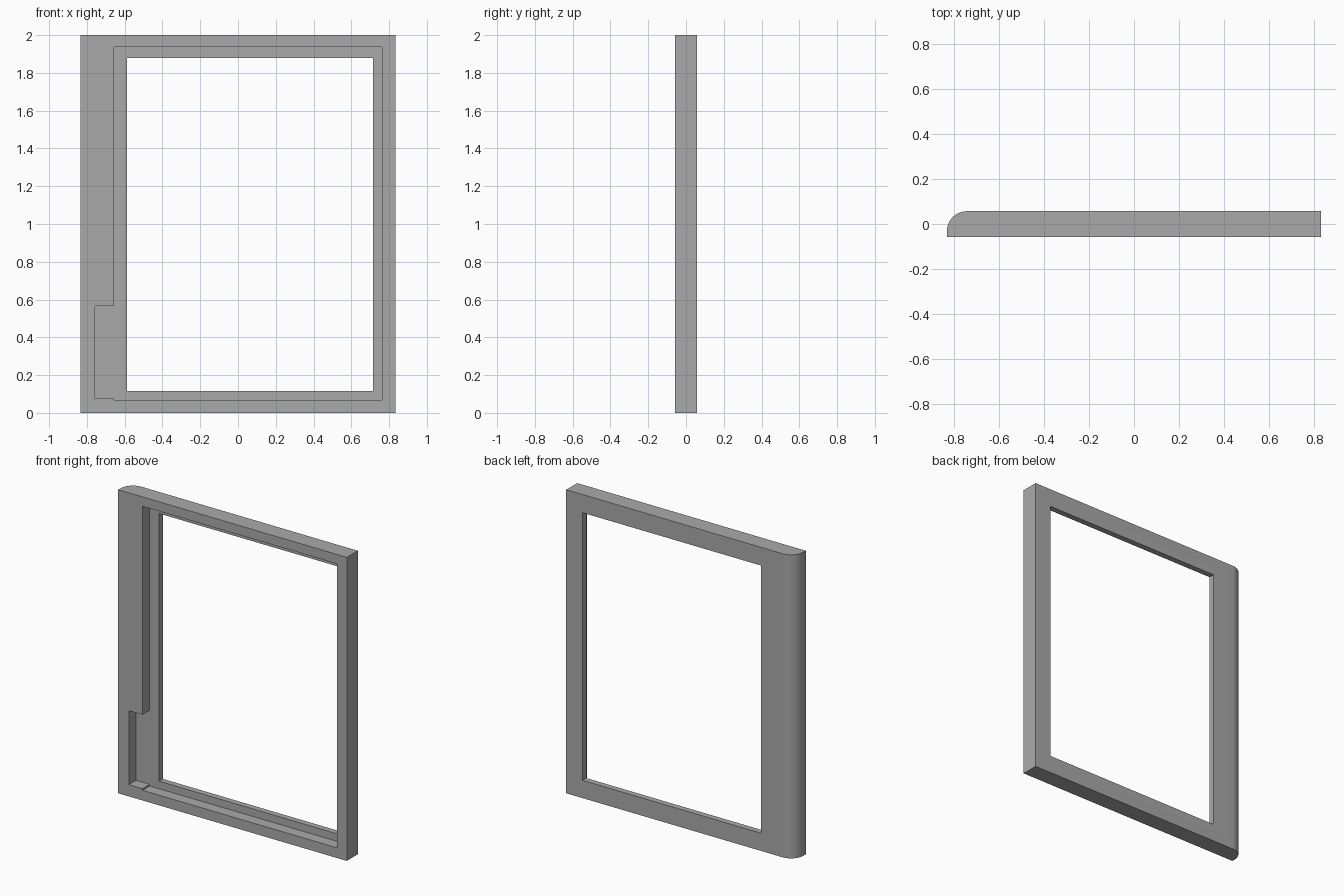
import bpy
import bmesh
from math import sin, cos, pi, radians

cube = bpy.data.objects.get("Cube")
if cube:
    bpy.data.objects.remove(cube, do_unlink=True)

grey = bpy.data.materials.new("plain grey")
grey.use_nodes = True
grey.diffuse_color = (0.4, 0.4, 0.4, 1)
grey.node_tree.nodes["Principled BSDF"].inputs["Base Color"].default_value = (0.4, 0.4, 0.4, 1)

HALF_W, HALF_D, HEIGHT = 0.833, 0.057, 2.0
RADIUS = 0.09
REBATE_FLOOR = 0.018


def prism(name, outline, direction):
    """Extrude a closed outline of 3D points along a direction."""
    bm = bmesh.new()
    face = bm.faces.new([bm.verts.new(p) for p in outline])
    new = bmesh.ops.extrude_face_region(bm, geom=[face])["geom"]
    bmesh.ops.translate(bm, vec=direction,
                        verts=[v for v in new if isinstance(v, bmesh.types.BMVert)])
    bmesh.ops.recalc_face_normals(bm, faces=bm.faces)
    mesh = bpy.data.meshes.new(name)
    bm.to_mesh(mesh)
    bm.free()
    mesh.materials.append(grey)
    obj = bpy.data.objects.new(name, mesh)
    bpy.context.collection.objects.link(obj)
    return obj


def cut(target, name, outline_xz, y0, y1):
    """Cut a front-facing outline out of the target between two depths."""
    cutter = prism(name, [(x, y0, z) for x, z in outline_xz], (0, y1 - y0, 0))
    cutter.hide_render = True
    mod = target.modifiers.new(name, "BOOLEAN")
    mod.operation = "DIFFERENCE"
    mod.solver = "EXACT"
    mod.object = cutter
    bpy.context.view_layer.objects.active = target
    bpy.ops.object.modifier_apply(modifier=mod.name)
    bpy.data.objects.remove(cutter, do_unlink=True)


# Slab with one rounded back edge
plan = [(-HALF_W, -HALF_D, 0), (HALF_W, -HALF_D, 0), (HALF_W, HALF_D, 0)]
for i in range(17):
    a = pi / 2 + pi / 2 * i / 16
    plan.append((-HALF_W + RADIUS + RADIUS * cos(a), HALF_D - RADIUS + RADIUS * sin(a), 0))
frame = prism("door_frame", plan, (0, 0, HEIGHT))

# Front rebate with the wider notch low on one side
rebate = [(-0.656, 0.067), (0.762, 0.067), (0.762, 1.938), (-0.656, 1.938),
          (-0.656, 0.565), (-0.756, 0.565), (-0.756, 0.077), (-0.656, 0.077)]
cut(frame, "rebate_cutter", rebate, -0.2, REBATE_FLOOR)

# Window opening right through
window = [(-0.588, 0.117), (0.714, 0.117), (0.714, 1.88), (-0.588, 1.88)]
cut(frame, "window_cutter", window, -0.3, 0.3)

# Smooth the rounded edge, keep the rest sharp
bpy.ops.object.select_all(action="DESELECT")
frame.select_set(True)
bpy.context.view_layer.objects.active = frame
bpy.ops.object.shade_smooth_by_angle(angle=radians(30))
